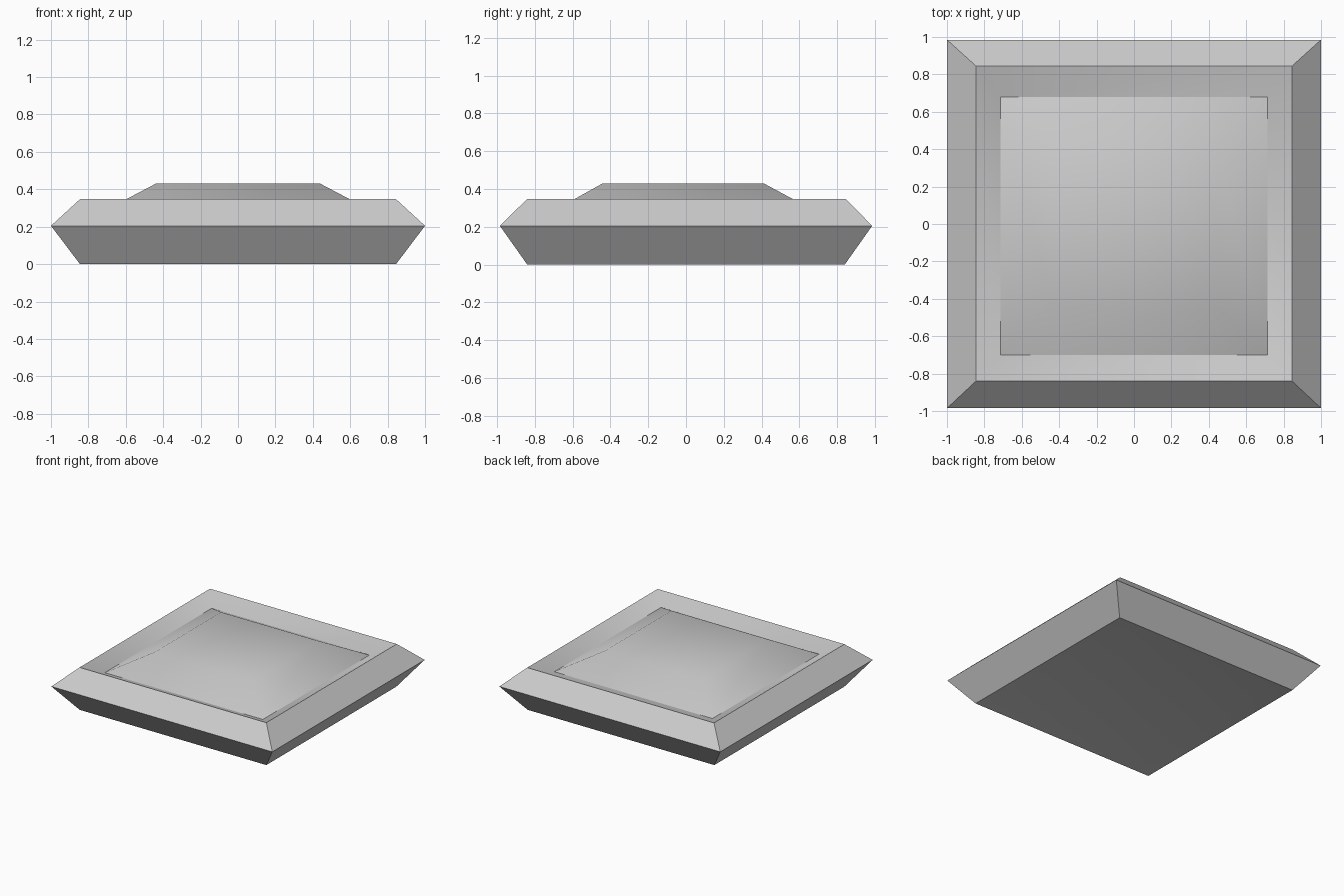
import bpy, bmesh, math

if "Cube" in bpy.data.objects:
    bpy.data.objects.remove(bpy.data.objects["Cube"])


def loft_rings(name, rings, cap_start, cap_end, smooth_angle):
    """Stack of rectangular rings (half_x, y_min, y_max, z) bridged with quads."""
    bm = bmesh.new()
    loops = []
    for hx, y0, y1, z in rings:
        corners = ((-hx, y0), (hx, y0), (hx, y1), (-hx, y1))
        loops.append([bm.verts.new((x, y, z)) for x, y in corners])
    for a, b in zip(loops, loops[1:]):
        for i in range(4):
            j = (i + 1) % 4
            bm.faces.new((a[i], a[j], b[j], b[i]))
    if cap_start:
        bm.faces.new(loops[0][::-1])
    if cap_end:
        bm.faces.new(loops[-1])
    mesh = bpy.data.meshes.new(name)
    bm.to_mesh(mesh)
    bm.free()
    obj = bpy.data.objects.new(name, mesh)
    bpy.context.collection.objects.link(obj)
    bpy.ops.object.select_all(action='DESELECT')
    obj.select_set(True)
    bpy.context.view_layer.objects.active = obj
    bpy.ops.object.shade_smooth_by_angle(angle=math.radians(smooth_angle))
    return obj


# Chamfered frame: recessed underside, widest waist, top rim, slope into groove
loft_rings("frame", [
    (0.71, -0.70, 0.70, 0.025),
    (0.845, -0.84, 0.84, 0.0),
    (1.0, -0.985, 0.985, 0.205),
    (0.845, -0.84, 0.845, 0.347),
    (0.715, -0.70, 0.68, 0.285),
], True, False, 40)

# Raised centre panel with soft sloping borders and flat top
loft_rings("centre_panel", [
    (0.715, -0.70, 0.68, 0.285),
    (0.44, -0.44, 0.41, 0.43),
], False, True, 42)
